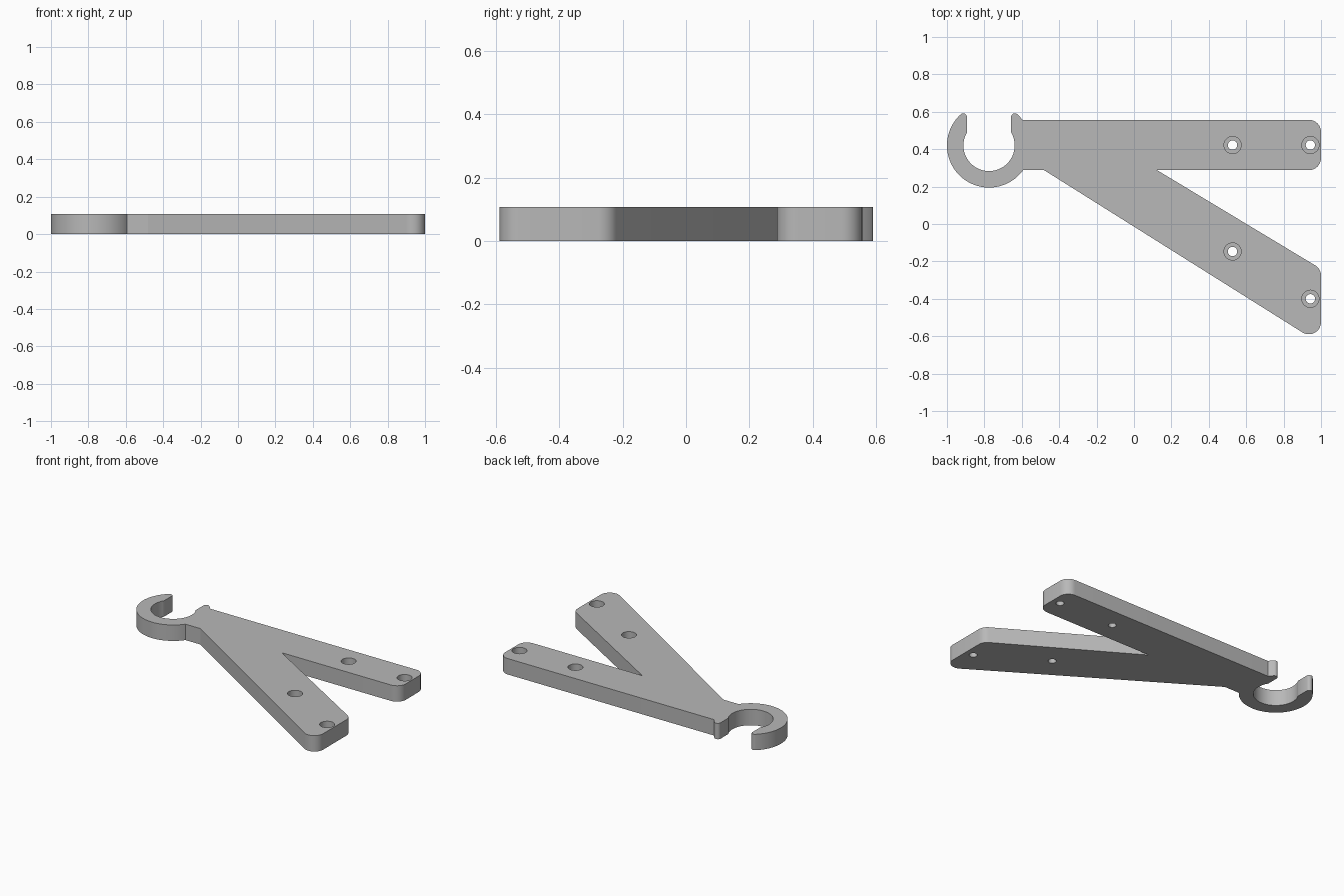
import bpy, bmesh
from math import sin, cos, acos, atan2, sqrt, degrees, radians
from mathutils import Vector

cube = bpy.data.objects.get("Cube")
if cube:
    bpy.data.objects.remove(cube, do_unlink=True)

THICK = 0.107
HOOK = Vector((-0.775, 0.42))
R_OUT, R_IN, SLOT, TIP = 0.225, 0.137, 0.118, 0.02
BAR_LOW, BAR_TOP = 0.288, 0.557

grey = bpy.data.materials.new("plain grey")
grey.use_nodes = True
colour = (0.48, 0.48, 0.48, 1)
grey.diffuse_color = colour
grey.node_tree.nodes["Principled BSDF"].inputs["Base Color"].default_value = colour


def arc(centre, radius, start, end, steps):
    """Points along an arc, angles in degrees."""
    angles = [radians(start + (end - start) * i / steps) for i in range(steps + 1)]
    return [Vector((centre[0] + radius * cos(a), centre[1] + radius * sin(a))) for a in angles]


def fillet(before, corner, after, radius=0.065, steps=10):
    """Rounded convex corner between two straight edges."""
    c = Vector(corner)
    u, v = (Vector(before) - c).normalized(), (Vector(after) - c).normalized()
    half = u.angle(v) / 2
    centre = c + (u + v).normalized() * radius / sin(half)
    p = c + u * radius / (sin(half) / cos(half)) - centre
    q = c + v * radius / (sin(half) / cos(half)) - centre
    start = degrees(atan2(p.y, p.x))
    sweep = (degrees(atan2(q.y, q.x)) - start) % 360
    return arc(centre, radius, start, start + sweep, steps)


def new_object(name, bm):
    bmesh.ops.recalc_face_normals(bm, faces=bm.faces)
    mesh = bpy.data.meshes.new(name)
    bm.to_mesh(mesh)
    bm.free()
    mesh.materials.append(grey)
    ob = bpy.data.objects.new(name, mesh)
    bpy.context.collection.objects.link(ob)
    return ob


def on_hook(y):
    """Angle and x where the hook's outer circle meets a bar edge."""
    dy = y - HOOK.y
    dx = sqrt(R_OUT ** 2 - dy ** 2)
    return degrees(atan2(dy, dx)), HOOK.x + dx


# Two-armed bracket outline
low_angle, low_x = on_hook(BAR_LOW)
top_angle, top_x = on_hook(BAR_TOP)
start, elbow, crotch = (low_x, BAR_LOW), (-0.481, BAR_LOW), (0.123, BAR_LOW)
brace_low, brace_top = (1, -0.642), (1, -0.24)
bar_low, bar_top = (1, BAR_LOW), (1, BAR_TOP)
outline = [Vector(elbow)]
outline += fillet(elbow, brace_low, brace_top)
outline += fillet(brace_low, brace_top, crotch)
outline += [Vector(crotch)]
outline += fillet(crotch, bar_low, bar_top)
outline += fillet(bar_low, bar_top, (top_x, BAR_TOP))

# Open hook outline with rounded lips
tip_x = SLOT + TIP
tip_y = sqrt((R_OUT - TIP) ** 2 - tip_x ** 2)
tip_angle = degrees(atan2(tip_y, tip_x))
mouth = degrees(acos(SLOT / R_IN))
outline += arc(HOOK, R_OUT, top_angle, tip_angle, 4)[:-1]
outline += arc(HOOK + Vector((tip_x, tip_y)), TIP, tip_angle, 180, 8)
outline += arc(HOOK, R_IN, mouth, -180 - mouth, 60)
outline += arc(HOOK + Vector((-tip_x, tip_y)), TIP, 0, 180 - tip_angle, 8)
outline += arc(HOOK, R_OUT, 180 - tip_angle, 360 + low_angle, 60)[1:]

bm = bmesh.new()
base = bm.faces.new([bm.verts.new((p.x, p.y, 0)) for p in outline])
extruded = bmesh.ops.extrude_face_region(bm, geom=[base], use_keep_orig=True)
top = [g for g in extruded["geom"] if isinstance(g, bmesh.types.BMVert)]
bmesh.ops.translate(bm, verts=top, vec=(0, 0, THICK))
bracket = new_object("hook_bracket", bm)

# Stepped screw holes
bm = bmesh.new()
profile = [(0.025, -0.05), (0.025, 0.047), (0.046, 0.047), (0.046, 0.16)]
for x, y in [(0.527, 0.422), (0.943, 0.422), (0.527, -0.147), (0.943, -0.4)]:
    rings = [[bm.verts.new((p.x, p.y, z)) for p in arc((x, y), r, 0, 360, 32)[:-1]]
             for r, z in profile]
    for a, b in zip(rings, rings[1:]):
        for i in range(32):
            j = (i + 1) % 32
            bm.faces.new((a[i], a[j], b[j], b[i]))
    bm.faces.new(rings[0])
    bm.faces.new(rings[-1])
cutter = new_object("screw_hole_cutter", bm)
cutter.hide_render = True

cut = bracket.modifiers.new("screw holes", "BOOLEAN")
cut.operation = "DIFFERENCE"
cut.solver = "EXACT"
cut.object = cutter
bpy.ops.object.select_all(action="DESELECT")
bracket.select_set(True)
bpy.context.view_layer.objects.active = bracket
bpy.ops.object.modifier_apply(modifier=cut.name)
bpy.data.objects.remove(cutter, do_unlink=True)
bpy.ops.object.shade_smooth_by_angle(angle=radians(30))
